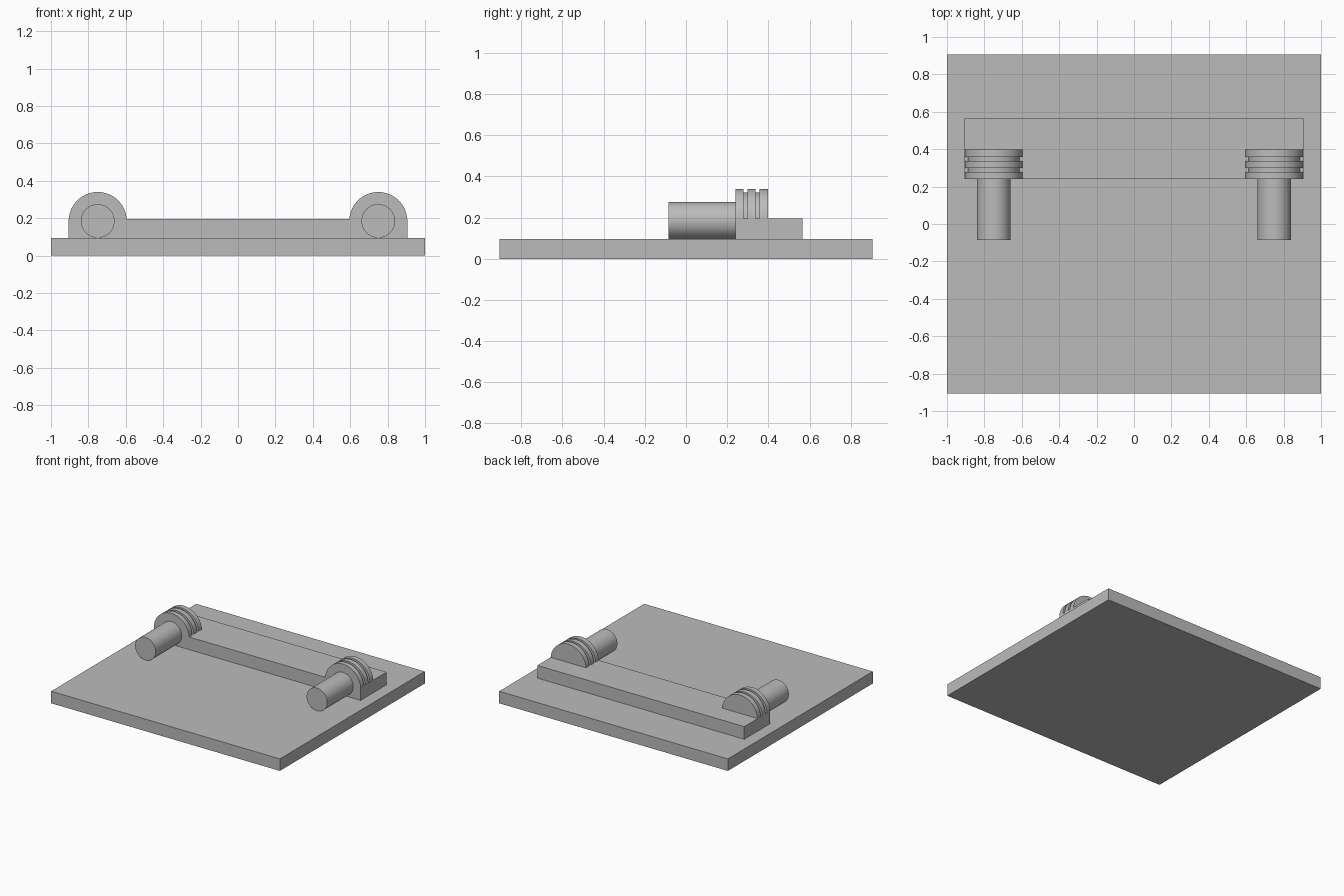
import bpy, bmesh
from math import pi, cos, sin, radians

cube = bpy.data.objects.get("Cube")
if cube:
    bpy.data.objects.remove(cube, do_unlink=True)

gray = bpy.data.materials.new("plain gray")
gray.use_nodes = True
COLOUR = (0.5, 0.5, 0.5, 1)
gray.diffuse_color = COLOUR
gray.node_tree.nodes["Principled BSDF"].inputs["Base Color"].default_value = COLOUR

AXIS_Z = 0.185
BEAM_TOP = 0.195


def extrude_y(name, outline, y0, y1, smooth=False):
    """Solid made by sweeping an XZ outline from y0 to y1."""
    bm = bmesh.new()
    face = bm.faces.new([bm.verts.new((x, y0, z)) for x, z in outline])
    swept = bmesh.ops.extrude_face_region(bm, geom=[face])["geom"]
    for v in swept:
        if isinstance(v, bmesh.types.BMVert):
            v.co.y = y1
    bmesh.ops.recalc_face_normals(bm, faces=bm.faces)
    mesh = bpy.data.meshes.new(name)
    bm.to_mesh(mesh)
    bm.free()
    mesh.materials.append(gray)
    obj = bpy.data.objects.new(name, mesh)
    bpy.context.collection.objects.link(obj)
    if smooth:
        bpy.ops.object.select_all(action="DESELECT")
        obj.select_set(True)
        bpy.context.view_layer.objects.active = obj
        bpy.ops.object.shade_smooth_by_angle(angle=radians(30))
    return obj


def box(name, half_x, y0, y1, z0, z1):
    corners = [(-half_x, z0), (half_x, z0), (half_x, z1), (-half_x, z1)]
    return extrude_y(name, corners, y0, y1)


def arc(cx, r, start, end, steps):
    angles = [start + (end - start) * i / steps for i in range(steps + 1)]
    return [(cx + r * cos(a), AXIS_Z + r * sin(a)) for a in angles]


def half_disc(name, cx, r, y0, y1):
    # The flat underside is sunk a little into the beam
    extrude_y(name, arc(cx, r, 0, pi, 48), y0, y1, True)


# Base plate and the raised beam across it
box("base_plate", 1.0, -0.905, 0.905, 0, 0.095)
box("cross_beam", 0.905, 0.24, 0.565, 0.095, BEAM_TOP)

# Grooved half-round mount and round peg on each side
for side, cx in (("left", 0.75), ("right", -0.75)):
    half_disc(side + "_mount_core", cx, 0.137, 0.26, 0.38)
    for i, (y0, y1) in enumerate([(0.24, 0.279), (0.299, 0.338), (0.358, 0.398)]):
        half_disc(f"{side}_mount_fin_{i + 1}", cx, 0.155, y0, y1)
    extrude_y(side + "_peg", arc(cx, 0.09, 0, 2 * pi, 64)[:-1], -0.085, 0.24, True)
